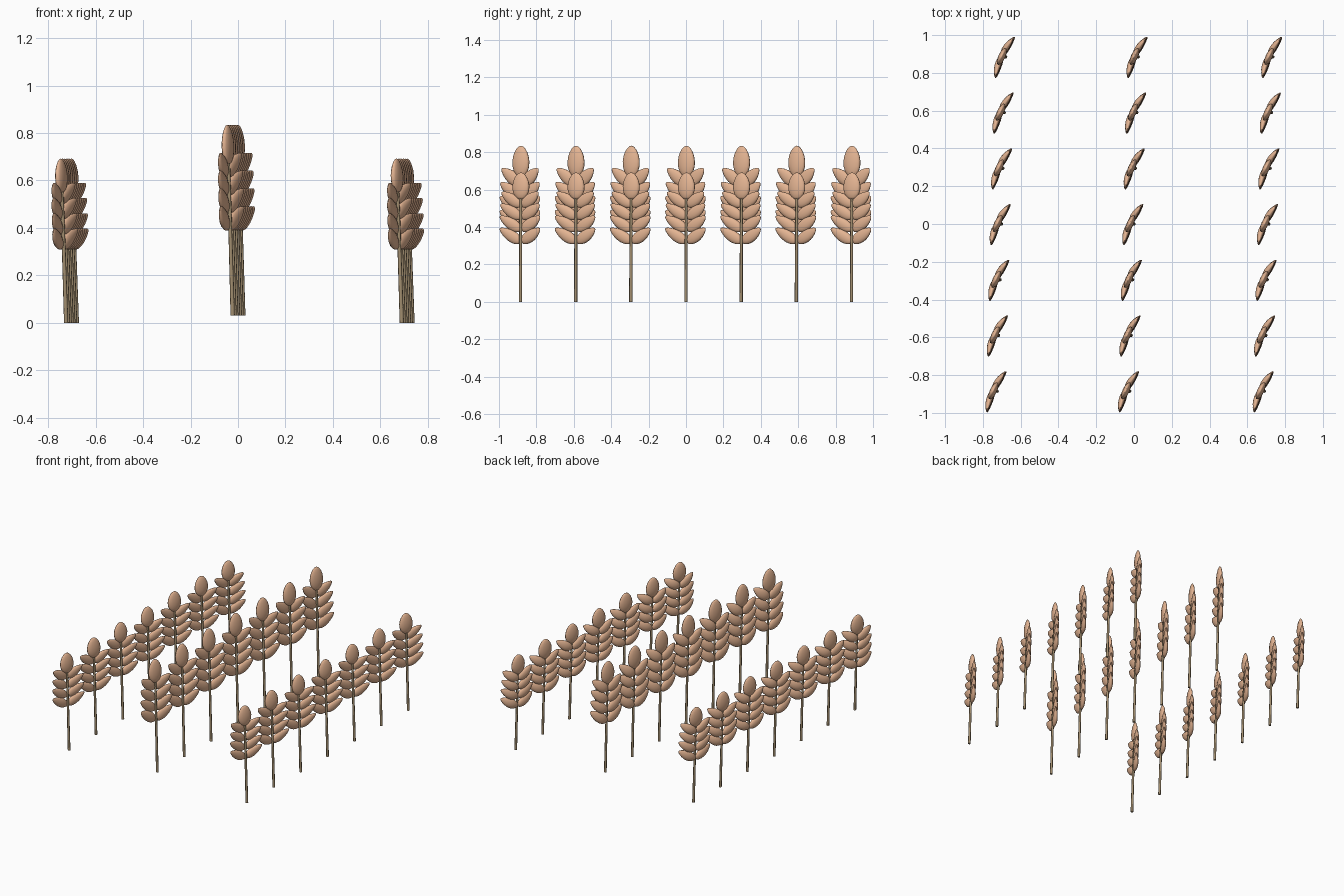
import bpy, bmesh, math
from mathutils import Vector

if "Cube" in bpy.data.objects:
    bpy.data.objects.remove(bpy.data.objects["Cube"])

def material(name, col):
    m = bpy.data.materials.new(name)
    m.diffuse_color = (*col, 1)
    m.use_nodes = True
    m.node_tree.nodes["Principled BSDF"].inputs["Base Color"].default_value = m.diffuse_color
    return m

GRAIN = material("grain", (0.78, 0.46, 0.29))
STRAW = material("straw", (0.36, 0.27, 0.16))

YAW = math.radians(25)
U = Vector((math.sin(YAW), math.cos(YAW), 0))     # spread direction of the ear
N = Vector((math.cos(YAW), -math.sin(YAW), 0))    # face direction of the ear
Z = Vector((0, 0, 1))
LEAN = Vector((-0.028, 0.003, 0))

def add_grain(bm, base, tip, width, thick, bend, point):
    """Flattened seed from base to tip (u, z), narrowed and bent at the tip."""
    axis = Vector((tip[0] - base[0], tip[1] - base[1]))
    side = Vector((-axis.y, axis.x)).normalized()
    new = bmesh.ops.create_uvsphere(bm, u_segments=14, v_segments=10, radius=1)["verts"]
    for v in new:
        t = (v.co.z + 1) / 2
        taper = 1.06 - point * t * t
        w = v.co.x * width * taper
        n = v.co.y * thick * taper + bend * (t * t - 0.35)
        u = base[0] + axis.x * t + side.x * w
        z = base[1] + axis.y * t + side.y * w
        v.co = U * u + N * n + Z * z + LEAN * z

def finish(bm, name, mat):
    bmesh.ops.recalc_face_normals(bm, faces=bm.faces)
    for f in bm.faces:
        f.smooth = True
    me = bpy.data.meshes.new(name)
    bm.to_mesh(me)
    bm.free()
    me.materials.append(mat)
    return me

# ear: four pairs of side grains and one top grain
bm = bmesh.new()
for k in range(4):
    z = 0.075 * k
    reach = (0.118, 0.118, 0.115, 0.108)[k]
    for s in (-1, 1):
        add_grain(bm, (0.002 * s, 0.368 + z), (s * reach, 0.458 + z),
                  0.037, 0.017, 0.018, 0.45)
add_grain(bm, (0, 0.637), (0, 0.805), 0.049, 0.018, 0.0, 0.2)
ear_mesh = finish(bm, "ear", GRAIN)

# stem: thin leaning stalk running up into the ear
bm = bmesh.new()
vs = bmesh.ops.create_cone(bm, cap_ends=True, segments=8, radius1=0.009,
                           radius2=0.007, depth=0.68)["verts"]
for v in vs:
    v.co.z += 0.34
    v.co += LEAN * v.co.z
stem_mesh = finish(bm, "stem", STRAW)
for p in stem_mesh.polygons:
    p.use_smooth = len(p.vertices) == 4

# three rows of seven; the middle row is raised and taller
for row, (x, z0, sz) in enumerate(((-0.702, 0, 0.86), (0, 0.03, 1), (0.713, 0, 0.86))):
    for j in range(-3, 4):
        for name, me in (("ear", ear_mesh), ("stem", stem_mesh)):
            ob = bpy.data.objects.new(f"{name}_{row + 1}_{j + 4}", me)
            ob.location = (x + 0.0075 * j, 0.295 * j, z0)
            ob.scale = (1, 1, sz)
            bpy.context.collection.objects.link(ob)
